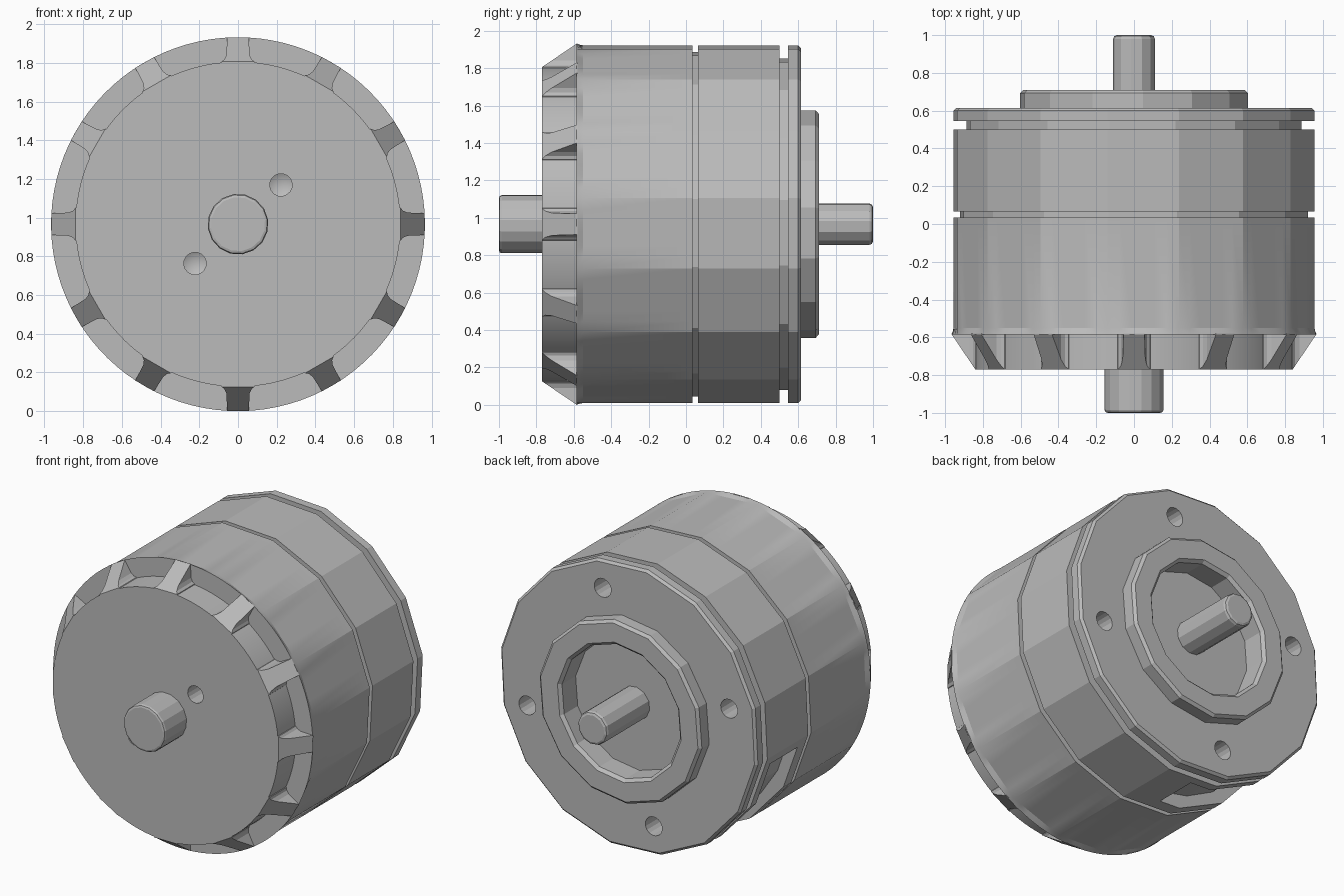
import bpy, bmesh
from math import sin, cos, pi, radians

if "Cube" in bpy.data.objects:
    bpy.data.objects.remove(bpy.data.objects["Cube"])

CZ = 0.966            # height of the motor axis
R = 0.966             # outer radius
PHASE = radians(8.3)  # turn of the facets

metal = bpy.data.materials.new("grey metal")
metal.use_nodes = True
metal.diffuse_color = (0.5, 0.5, 0.5, 1)
metal.node_tree.nodes["Principled BSDF"].inputs["Base Color"].default_value = (0.5, 0.5, 0.5, 1)


def finish(name, bm):
    bmesh.ops.recalc_face_normals(bm, faces=bm.faces)
    mesh = bpy.data.meshes.new(name)
    bm.to_mesh(mesh)
    bm.free()
    mesh.materials.append(metal)
    obj = bpy.data.objects.new(name, mesh)
    bpy.context.collection.objects.link(obj)
    return obj


def facet_radius(r, angle, facets):
    step = 2 * pi / facets
    return r * cos(step / 2) / cos((angle - PHASE) % step - step / 2)


def lathe(name, profile, sides, facets=0, x=0, z=CZ):
    """Spin (y, radius[, round]) points about the y direction."""
    bm = bmesh.new()
    rings = []
    for y, r, *rounded in profile:
        if r == 0:
            rings.append([bm.verts.new((x, y, z))])
            continue
        ring = []
        for i in range(sides):
            a = PHASE + 2 * pi * i / sides
            d = facet_radius(r, a, facets) if facets and not rounded else r
            ring.append(bm.verts.new((x + d * cos(a), y, z + d * sin(a))))
        rings.append(ring)
    for a, b in zip(rings, rings[1:]):
        for i in range(sides):
            j = (i + 1) % sides
            corners = [a[i % len(a)], a[j % len(a)], b[j % len(b)], b[i % len(b)]]
            bm.faces.new(list(dict.fromkeys(corners)))
    return finish(name, bm)


def cut(target, cutter):
    mod = target.modifiers.new("cut", "BOOLEAN")
    mod.operation = "DIFFERENCE"
    mod.solver = "EXACT"
    mod.object = cutter
    bpy.ops.object.select_all(action="DESELECT")
    bpy.context.view_layer.objects.active = target
    target.select_set(True)
    bpy.ops.object.modifier_apply(modifier=mod.name)
    bpy.data.objects.remove(cutter)


def smooth(obj):
    bpy.ops.object.select_all(action="DESELECT")
    bpy.context.view_layer.objects.active = obj
    obj.select_set(True)
    bpy.ops.object.shade_smooth_by_angle(angle=radians(14))


# Housing: round front cap, faceted barrel with two grooves, rear flange
housing = lathe("housing", [
    (-0.77, 0), (-0.77, 0.84, True), (-0.585, 0.84, True), (-0.585, R, True),
    (-0.55, R), (0.035, R), (0.035, 0.93), (0.065, 0.93), (0.065, R),
    (0.5, R), (0.5, 0.895), (0.545, 0.895), (0.545, R), (0.6, R),
    (0.615, 0.95), (0.615, 0.53), (0.5, 0.53), (0.5, 0)], 96, 16)

# Mounting holes in the rear flange
for k in range(4):
    a = PHASE + radians(67.5 + 90 * k)
    cut(housing, lathe("hole_cutter", [(0.46, 0), (0.46, 0.063), (0.7, 0.063), (0.7, 0)],
                       16, x=0.775 * cos(a), z=CZ + 0.775 * sin(a)))

# Drilled holes with pointed ends in the front cap
for s in (1, -1):
    cut(housing, lathe("drill_cutter", [(-0.85, 0), (-0.85, 0.058), (-0.64, 0.058), (-0.61, 0)],
                       16, x=0.222 * s, z=CZ + 0.203 * s))

# Shallow cable pocket low on one side of the barrel
bm = bmesh.new()
sections = []
for k in range(6):
    a = radians(-95 - 73 * k / 5)
    sections.append([bm.verts.new((r * cos(a), y, CZ + r * sin(a)))
                     for r, y in ((0.88, 0.15), (1.1, 0.15), (1.1, 0.44), (0.88, 0.44))])
for a, b in zip(sections, sections[1:]):
    for i in range(4):
        bm.faces.new((a[i], a[i - 1], b[i - 1], b[i]))
bm.faces.new(sections[0])
bm.faces.new(sections[-1])
cut(housing, finish("pocket_cutter", bm))
smooth(housing)

# Sloped ribs around the front cap, flared where they meet it
bm = bmesh.new()
for k in range(12):
    a = radians(30 * k)
    rows = []
    for r, half in ((0.82, 0.09), (0.84, 0.085), (0.852, 0.07), (0.875, 0.06), (0.965, 0.056)):
        top = -0.77 + 0.185 * max(0, r - 0.84) / 0.125
        rows.append([bm.verts.new((r * cos(a) - t * sin(a), y, CZ + r * sin(a) + t * cos(a)))
                     for t, y in ((-half, top), (half, top), (half, -0.58), (-half, -0.58))])
    for p, q in zip(rows, rows[1:]):
        for i in range(4):
            bm.faces.new((p[i], p[i - 1], q[i - 1], q[i]))
    bm.faces.new(rows[0])
    bm.faces.new(rows[-1])
finish("front_ribs", bm)

# Rear boss with a bored recess
lathe("rear_boss", [
    (0.545, 0), (0.545, 0.445), (0.69, 0.445), (0.71, 0.465), (0.71, 0.592),
    (0.693, 0.61), (0.615, 0.61), (0.615, 0.5), (0.52, 0.5), (0.52, 0)], 14)

# Shafts with rounded ends
lathe("front_shaft", [(-0.7, 0), (-0.7, 0.157), (-0.985, 0.157), (-0.996, 0.152),
                      (-1, 0.14), (-1, 0)], 16)
lathe("rear_shaft", [(0.53, 0), (0.53, 0.112), (0.98, 0.112), (0.994, 0.106),
                     (1, 0.092), (1, 0)], 12)
